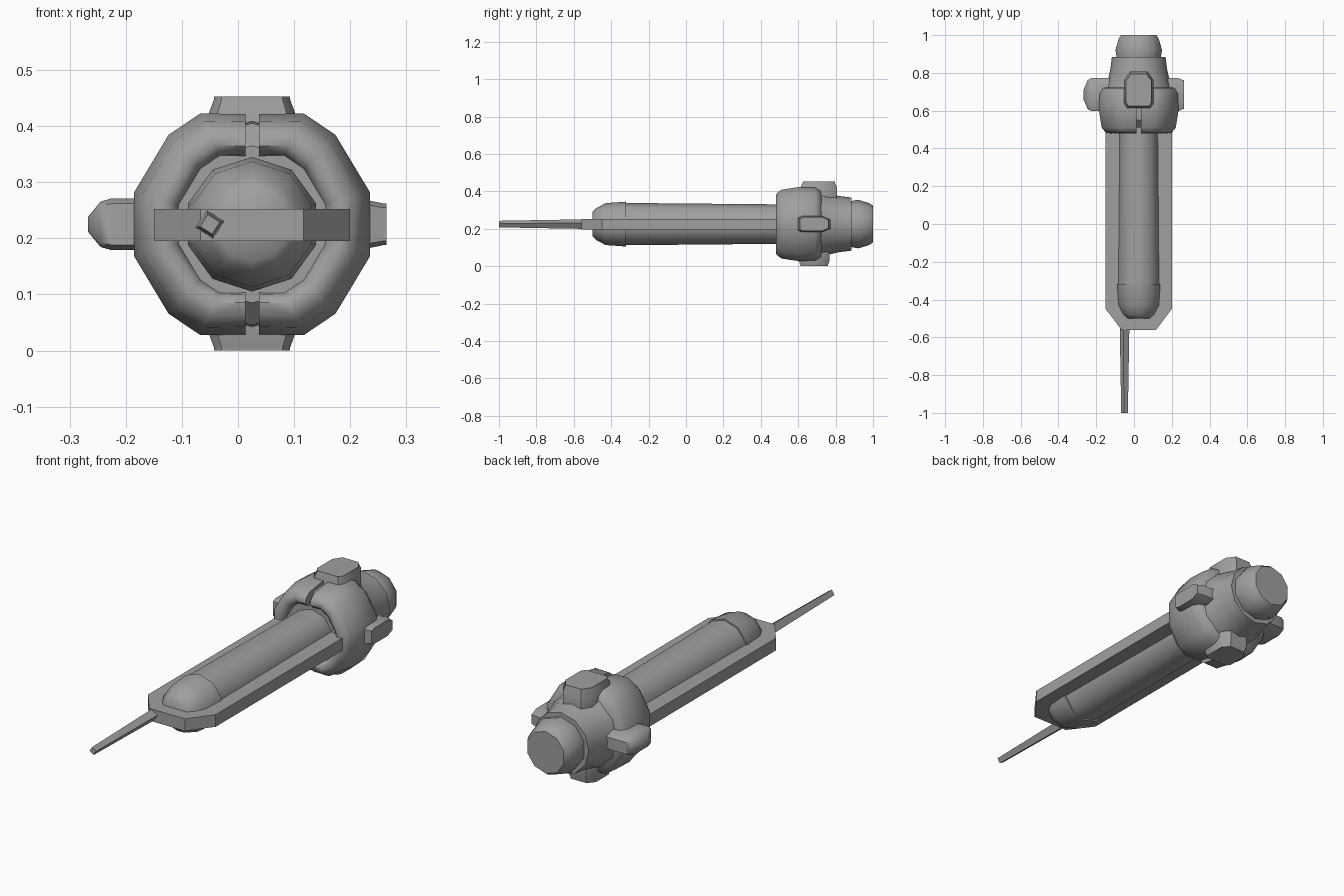
import bpy, bmesh
from math import sin, cos, radians, pi
from mathutils import Vector, Matrix

if "Cube" in bpy.data.objects:
    bpy.data.objects.remove(bpy.data.objects["Cube"])

CX, CZ = 0.025, 0.225

grey = bpy.data.materials.new("plain_grey")
grey.use_nodes = True
tone = (0.35, 0.35, 0.35, 1)
grey.diffuse_color = tone
grey.node_tree.nodes["Principled BSDF"].inputs["Base Color"].default_value = tone


def finish(name, bm, angle=35):
    bmesh.ops.recalc_face_normals(bm, faces=bm.faces)
    mesh = bpy.data.meshes.new(name)
    bm.to_mesh(mesh)
    bm.free()
    mesh.materials.append(grey)
    ob = bpy.data.objects.new(name, mesh)
    bpy.context.collection.objects.link(ob)
    bpy.ops.object.select_all(action='DESELECT')
    ob.select_set(True)
    bpy.context.view_layer.objects.active = ob
    bpy.ops.object.shade_smooth_by_angle(angle=radians(angle))
    return ob


def loft(name, rings, angle=35):
    """Skin a list of closed point loops and cap both ends."""
    bm = bmesh.new()
    loops = [[bm.verts.new(p) for p in ring] for ring in rings]
    n = len(loops[0])
    for a, b in zip(loops, loops[1:]):
        for i in range(n):
            j = (i + 1) % n
            bm.faces.new((a[i], a[j], b[j], b[i]))
    bm.faces.new(loops[0])
    bm.faces.new(loops[-1])
    return finish(name, bm, angle)


def turned(name, profile, sides, start=90, cx=CX, cz=CZ, angle=35):
    """Turn (y, radius) pairs around a lengthwise axis."""
    turns = [radians(start) + 2 * pi * i / sides for i in range(sides)]
    return loft(name, [[(cx + r * cos(t), y, cz + r * sin(t)) for t in turns]
                       for y, r in profile], angle)


# Central tube, blunt nose and needle
turned("barrel", [(-0.32, 0.113), (0.55, 0.105)], 10, angle=40)
turned("nose", [(-0.50, 0.065), (-0.48, 0.085), (-0.43, 0.112), (-0.32, 0.12)], 10, angle=50)
turned("needle", [(-1.0, 0.018), (-0.55, 0.026)], 4, start=12, cx=-0.05)

# Flat frame around the tube
outline = [(0.175, 0.6), (0.175, -0.45), (0.092, -0.56)]
outline += [(-x, y) for x, y in reversed(outline)]
loft("flat_frame", [[(CX + x, y, z) for x, y in outline] for z in (0.195, 0.252)])

# Rear housing and end cap
turned("housing", [(0.51, 0.14), (0.55, 0.18), (0.69, 0.188), (0.74, 0.168),
                   (0.82, 0.15), (0.885, 0.142)], 12, angle=40)
turned("end_cap", [(0.87, 0.12), (0.92, 0.13), (0.98, 0.112), (1.0, 0.098)], 10, angle=40)

# Two rounded collar halves with a slot between them
section = [(0.53, 0.132), (0.495, 0.138), (0.48, 0.155), (0.483, 0.18), (0.51, 0.203),
           (0.60, 0.218), (0.69, 0.215), (0.72, 0.195), (0.73, 0.13)]
for side, sign in (("right", -1), ("left", 1)):
    rings = [[(CX + sign * 0.012, y, CZ - 0.9 * r) for y, r in section]]
    for deg in (-65, -47, -15, 15, 47, 65):
        t = radians(deg)
        rings.append([(CX + sign * r * cos(t), y, CZ + r * sin(t)) for y, r in section])
    rings.append([(CX + sign * 0.012, y, CZ + 0.9 * r) for y, r in section])
    loft("collar_" + side, rings, 50)


def pod(name, direction, across, half_across, y_mid, half_y, reach, ridge=0.0):
    """Eight-sided tapered stub pointing outwards from the housing."""
    d, a, fwd = Vector(direction), Vector(across), Vector((0, 1, 0))
    origin = Vector((CX, y_mid, CZ))
    shape = [(1, 0.55), (0.6, 1), (-0.6, 1), (-1, 0.55),
             (-1, -0.75), (-0.8, -1), (0.8, -1), (1, -0.75)]
    rings = []
    for h, s in ((0.14, 1), (reach - 0.03 - ridge / 2, 1), (reach - ridge, 0.88), (reach, 0.88 if not ridge else 0.3)):
        if not ridge and h == reach - ridge and rings and len(rings) == 2:
            h = reach - 0.005
        rings.append([origin + d * h + a * (u * half_across * s) + fwd * (v * half_y * s)
                      for u, v in shape])
    return loft(name, rings, 40)


# Four stubs around the collar
pod("top_pod", (0, 0, 1), (1, 0, 0), 0.077, 0.71, 0.097, 0.228)
pod("bottom_pod", (0, 0, -1), (1, 0, 0), 0.077, 0.685, 0.083, 0.225)
pod("right_pod", (-1, 0, 0), (0, 0, 1), 0.046, 0.685, 0.087, 0.292, 0.022)
pod("left_pod", (1, 0, 0), (0, 0, 1), 0.042, 0.685, 0.087, 0.24)
